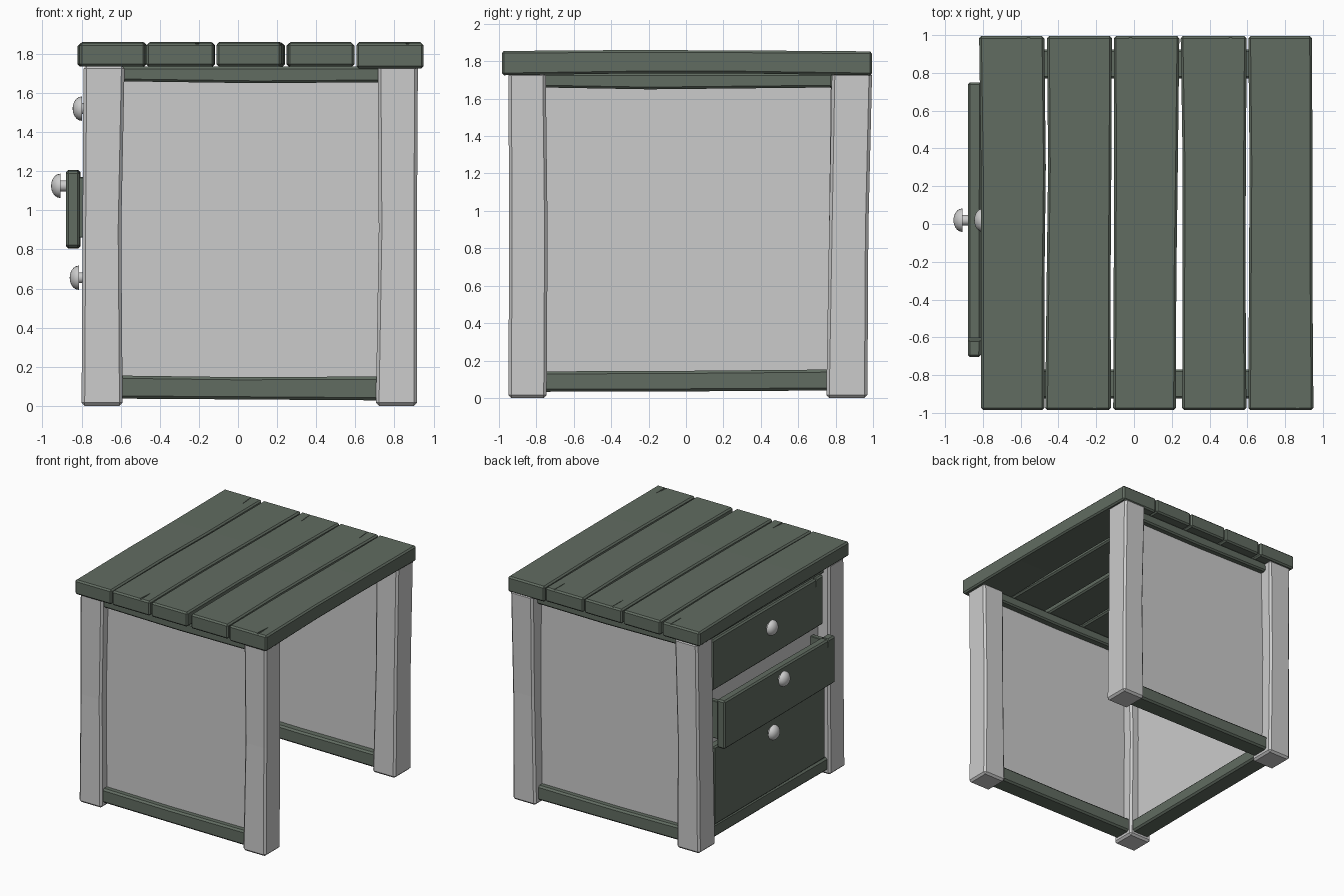
import bpy, bmesh, math
from mathutils import Vector

if "Cube" in bpy.data.objects:
    bpy.data.objects.remove(bpy.data.objects["Cube"])

green = bpy.data.materials.new("dark_green_paint")
green.diffuse_color = (0.12, 0.15, 0.12, 1)
green.use_nodes = True
green.node_tree.nodes["Principled BSDF"].inputs["Base Color"].default_value = green.diffuse_color


def apply_mod(ob, mod):
    bpy.context.view_layer.objects.active = ob
    with bpy.context.temp_override(object=ob, active_object=ob):
        bpy.ops.object.modifier_apply(modifier=mod.name)


def loft(name, axis, sections, bevel=0.01, mat=None):
    """Loft rectangles (t, u0, u1, v0, v1) along an axis; u, v are the other axes in order."""
    bm = bmesh.new()
    place = {'x': lambda t, u, v: (t, u, v),
             'y': lambda t, u, v: (u, t, v),
             'z': lambda t, u, v: (u, v, t)}[axis]
    rings = []
    for t, u0, u1, v0, v1 in sections:
        rings.append([bm.verts.new(place(t, u, v))
                      for u, v in ((u0, v0), (u1, v0), (u1, v1), (u0, v1))])
    for a, b in zip(rings, rings[1:]):
        for i in range(4):
            j = (i + 1) % 4
            bm.faces.new((a[i], a[j], b[j], b[i]))
    bm.faces.new(rings[0])
    bm.faces.new(rings[-1])
    bmesh.ops.recalc_face_normals(bm, faces=bm.faces[:])
    me = bpy.data.meshes.new(name)
    bm.to_mesh(me)
    bm.free()
    ob = bpy.data.objects.new(name, me)
    bpy.context.collection.objects.link(ob)
    if mat:
        me.materials.append(mat)
    if bevel:
        m = ob.modifiers.new("bevel", 'BEVEL')
        m.width, m.segments, m.limit_method = bevel, 1, 'ANGLE'
        apply_mod(ob, m)
    return ob


def box(name, x0, x1, y0, y1, z0, z1, bevel=0.0, mat=None):
    return loft(name, 'z', [(z0, x0, x1, y0, y1), (z1, x0, x1, y0, y1)], bevel, mat)


def crack(ob, mouth, tip, side, depth):
    """Cut a thin wedge-shaped split into a board."""
    mouth, tip, side, depth = map(Vector, (mouth, tip, side, depth))
    me = bpy.data.meshes.new("crack_cutter")
    bm = bmesh.new()
    tri = [mouth - side, mouth + side, tip]
    top = [bm.verts.new(p - depth * 0.3) for p in tri]
    low = [bm.verts.new(p + depth) for p in tri]
    for i in range(3):
        j = (i + 1) % 3
        bm.faces.new((top[i], top[j], low[j], low[i]))
    bm.faces.new(top)
    bm.faces.new(low)
    bmesh.ops.recalc_face_normals(bm, faces=bm.faces[:])
    bm.to_mesh(me)
    bm.free()
    cut = bpy.data.objects.new("crack_cutter", me)
    cut.hide_render = True
    bpy.context.collection.objects.link(cut)
    m = ob.modifiers.new("crack", 'BOOLEAN')
    m.operation, m.object, m.solver = 'DIFFERENCE', cut, 'EXACT'
    apply_mod(ob, m)
    bpy.data.objects.remove(cut)


# Legs: slightly crooked posts
loft("front_left_leg", 'z', [(0, -.80, -.59, -.95, -.745), (.9, -.795, -.597, -.945, -.74),
                             (1.74, -.79, -.58, -.95, -.75)], .016)
loft("front_right_leg", 'z', [(0, .705, .915, -.95, -.745), (.9, .72, .915, -.945, -.74),
                              (1.74, .715, .92, -.95, -.75)], .016)
loft("back_left_leg", 'z', [(0, -.80, -.59, .75, .97), (.9, -.795, -.597, .765, .975),
                            (1.74, -.79, -.58, .775, .985)], .016)
loft("back_right_leg", 'z', [(0, .705, .915, .75, .97), (.9, .72, .915, .765, .975),
                             (1.74, .715, .92, .78, .995)], .016)

# Top planks: left and right edges at front, middle and back
planks = [(-.81, -.475, -.81, -.467, -.82, -.475),
          (-.47, -.122, -.455, -.12, -.46, -.117),
          (-.11, .222, -.105, .232, -.107, .24),
          (.255, .595, .258, .592, .247, .597),
          (.605, .95, .612, .945, .605, .942)]
top = []
for i, (a0, b0, a1, b1, a2, b2) in enumerate(planks):
    lo = 1.725 if i == 4 else 1.735
    top.append(loft(f"top_plank_{i + 1}", 'y',
                    [(-.985, a0, b0, lo, 1.855), (-.3, (a0 + a1) / 2, (b0 + b1) / 2 - .003, 1.735, 1.86),
                     (.3, a1, b1, 1.735, 1.858), (.995, a2, b2, lo, 1.853)], .012, green))
for i, x, s in ((0, -.56, 1), (2, -.02, 1), (3, .51, 1), (1, -.21, -1), (4, .865, -1)):
    crack(top[i], (x, s * 1.02, 1.862), (x + .006, s * .84, 1.862), (.011, 0, 0), (0, 0, .04))

# Rails and panels on front and back
for s, side in ((-1, "front"), (1, "back")):
    y0, y1 = sorted((s * .77, s * .925))
    loft(side + "_bottom_rail", 'x', [(-.62, y0, y1, .037, .155), (0, y0, y1, .033, .147),
                                      (.74, y0, y1, .028, .15)], .014, green)
    loft(side + "_top_rail", 'x', [(-.62, y0, y1, 1.66, 1.735), (.1, y0, y1, 1.65, 1.735),
                                   (.74, y0, y1, 1.655, 1.735)], .012, green)
    y0, y1 = sorted((s * .83, s * .875))
    box(side + "_panel", -.65, .76, y0, y1, .09, 1.70)

# Drawer side: rails and backing panel
loft("left_bottom_rail", 'y', [(-.77, -.775, -.615, .033, .142), (0, -.77, -.615, .035, .145),
                               (.79, -.775, -.615, .04, .152)], .014, green)
loft("left_top_rail", 'y', [(-.77, -.74, -.615, 1.66, 1.735), (-.2, -.74, -.615, 1.65, 1.735),
                            (.79, -.74, -.615, 1.66, 1.735)], .012, green)
box("drawer_backing_panel", -.69, -.665, -.78, .80, .09, 1.70)

# Drawers with split fronts, shallow boxes and mushroom knobs
profile = [(0, .01), (.028, .01), (.028, -.027), (.062, -.027)]
profile += [(.062 * math.cos(a), -.03 - .046 * math.sin(a))
            for a in (i * math.pi / 10 for i in range(6))]
for name, x, z0, z1, kz, ky in (("upper", -.77, 1.26, 1.68, 1.52, .02),
                                ("middle", -.88, .805, 1.205, 1.125, .02),
                                ("lower", -.785, .15, .80, .655, .02)):
    front = loft(name + "_drawer_front", 'y',
                 [(-.705, x, x + .07, z0 + .005, z1 - .005), (0, x, x + .072, z0, z1),
                  (.75, x, x + .075, z0, z1)], .012, green)
    if name != "lower":
        crack(front, (x + .035, -.615, z1 + .01), (x + .035, -.60, z1 - .075), (0, .01, 0), (.08, 0, 0))
        crack(front, (x - .01, -.615, z1 + .01), (x - .01, -.60, z1 - .075), (0, .01, 0), (.06, 0, 0))
    if name == "middle":
        for n, ya, yb in (("front", -.68, -.64), ("back", .68, .72)):
            box(f"middle_drawer_{n}_side", x + .06, -.692, ya, yb, .86, 1.17, .004, green)
        box("middle_drawer_bottom", x + .06, -.692, -.65, .69, .86, .89, 0, green)
    # Knob: revolve the profile about the x direction
    n = 20
    verts, faces = [], []
    for r, d in profile:
        for k in range(n):
            a = 2 * math.pi * k / n
            verts.append((x + d, ky + r * math.cos(a), kz + r * math.sin(a)))
    for i in range(len(profile) - 1):
        for k in range(n):
            faces.append((i * n + k, i * n + (k + 1) % n, (i + 1) * n + (k + 1) % n, (i + 1) * n + k))
    me = bpy.data.meshes.new(name + "_knob")
    me.from_pydata(verts, [], faces)
    bm = bmesh.new()
    bm.from_mesh(me)
    bmesh.ops.remove_doubles(bm, verts=bm.verts[:], dist=1e-4)
    bmesh.ops.recalc_face_normals(bm, faces=bm.faces[:])
    bm.to_mesh(me)
    bm.free()
    knob = bpy.data.objects.new(name + "_knob", me)
    bpy.context.collection.objects.link(knob)
    bpy.ops.object.select_all(action='DESELECT')
    knob.select_set(True)
    bpy.context.view_layer.objects.active = knob
    bpy.ops.object.shade_smooth_by_angle(angle=math.radians(40))
